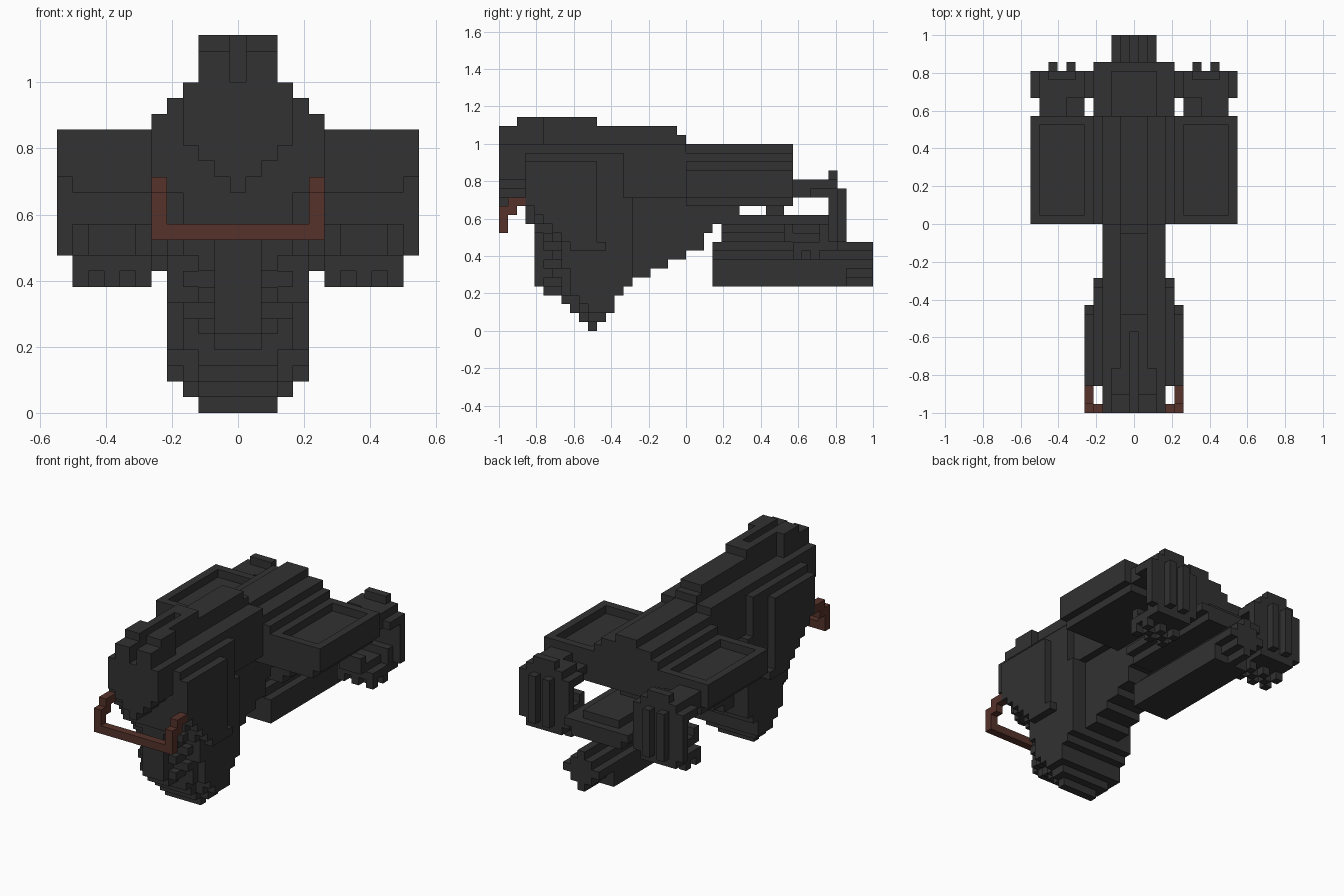
import bpy, bmesh

if "Cube" in bpy.data.objects:
    bpy.data.objects.remove(bpy.data.objects["Cube"], do_unlink=True)

U = 1 / 21  # size of one block


def material(name, rgb):
    m = bpy.data.materials.new(name)
    m.use_nodes = True
    m.diffuse_color = (*rgb, 1)
    bsdf = m.node_tree.nodes["Principled BSDF"]
    bsdf.inputs["Base Color"].default_value = (*rgb, 1)
    bsdf.inputs["Roughness"].default_value = 0.9
    return m


DARK = material("charcoal", (0.032, 0.032, 0.032))
RUST = material("rust brown", (0.092, 0.032, 0.023))


def build(name, boxes, mat=DARK, mirror=False):
    """Boxes are (x0, x1, y0, y1, z0, z1) in blocks, y counted from the nose."""
    bm = bmesh.new()
    for x0, x1, y0, y1, z0, z1 in boxes:
        for a, b in ([(x0, x1), (-x1, -x0)] if mirror else [(x0, x1)]):
            vs = bmesh.ops.create_cube(bm, size=1)["verts"]
            for v in vs:
                v.co.x = (b if v.co.x > 0 else a) * U
                v.co.y = (y1 if v.co.y > 0 else y0) * U - 1
                v.co.z = (z1 if v.co.z > 0 else z0) * U
    me = bpy.data.meshes.new(name)
    bm.to_mesh(me)
    bm.free()
    me.materials.append(mat)
    ob = bpy.data.objects.new(name, me)
    bpy.context.collection.objects.link(ob)
    return ob


def mid(w, y0, y1, z0, z1):
    """Box centred on x = 0 with half width w."""
    return (-w, w, y0, y1, z0, z1)


# Lower hull: scaly rounded bow and stepped keel, one layer per block of height
centre = [10, 9, 8, 7, 5, 4, 4, 4, 4, 4, 4, 4, 3, 3]
outer = [10, 11, 10, 9, 8, 8, 8, 7, 7, 7, 6, 6, 4, 4]
end = [11, 12, 13, 13, 14, 15, 17, 19, 21, 23, 23, 24, 25, 25]
keel = []
for z, (c, o, e) in enumerate(zip(centre, outer, end)):
    for i, w in enumerate((1.5, 2.5, 3.5, 4.5)):
        if w <= 2.5 + z:
            stop = e if w < 3 else min(e, 15)
            scale = (i + z) % 2 if i in (1, 2) and 2 < z < 12 else 0
            keel.append(mid(w, c + (o - c) * i // 3 + scale, stop, z, z + 1))
build("lower_hull", keel)

# Upper hull: stacked tiers narrowing towards the top
build("upper_hull", [
    mid(4.5, 3, 15, 14, 15),
    mid(4.5, 3, 14, 15, 20),
    mid(3.5, 3, 21, 15, 21),
    mid(2.5, 14, 33, 14, 15),
    mid(4.5, 21, 33, 14, 19),
    mid(3.5, 21, 33, 19, 20),
    mid(1.5, 21, 33, 20, 21),
])

# Side armour plates with a stepped lower front edge
plate = [(4.5, 5.5, 3, 11, 14, 19)]
for z, s in zip(range(9, 14), (8, 7, 6, 5, 4)):
    plate.append((4.5, 5.5, s, 12 if z == 9 else 11, z, z + 1))
build("side_plates", plate, mirror=True)

# Nose tapering downwards
build("nose", [
    mid(3.5, 0, 3, 17, 21),
    mid(2.5, 0, 3, 16, 17),
    mid(1.5, 0, 3, 15, 16),
    mid(0.5, 0, 3, 14, 15),
])

# Spine with a sighting slot at the front
build("spine", [
    mid(1.5, 9, 20, 21, 23),
    mid(1.5, 20, 21, 21, 22),
    mid(1.5, 9, 11, 23, 24),
])
build("slot_cheeks", [
    (0.5, 2.5, 0, 2, 21, 23),
    (0.5, 2.5, 2, 5, 21, 24),
    (0.5, 1.5, 5, 9, 21, 24),
], mirror=True)

# Front handle bar
build("handle_bar", [mid(5.5, 0, 1, 11, 12)], RUST)
build("handle_arms", [
    (4.5, 5.5, 0, 1, 12, 14),
    (4.5, 5.5, 1, 2, 13, 15),
    (4.5, 5.5, 2, 3, 14, 15),
], RUST, mirror=True)

# Wings: trays with a raised rim
build("wings", [
    (4.5, 10.5, 21, 33, 14, 15),
    (4.5, 11.5, 21, 33, 15, 17),
    (4.5, 5.5, 21, 33, 17, 18),
    (10.5, 11.5, 21, 33, 17, 18),
    (5.5, 10.5, 21, 22, 17, 18),
    (5.5, 10.5, 32, 33, 17, 18),
], mirror=True)

# Arms reaching back from the wings
build("rear_arms", [
    (5.5, 10.5, 33, 35, 15, 16),
    (7.5, 10.5, 33, 36, 16, 17),
    (4.5, 11.5, 35, 37, 15, 16),
    (5.5, 10.5, 35, 37, 16, 17),
], mirror=True)

# Rear shields with ribs, and feet hooking forward under the arms
shield = [
    (4.5, 11.5, 37, 38, 10, 16),
    (5.5, 10.5, 37, 38, 16, 17),
    (6.5, 9.5, 37, 38, 16, 18),
    (5.5, 10.5, 36, 38, 9, 12),
    (5.5, 10.5, 33, 36, 9, 10),
    (6.5, 9.5, 32, 36, 10, 11),
    (6.5, 9.5, 32, 33, 11, 12),
]
for x in (6.5, 8.5):
    shield.append((x, x + 1, 38, 39, 10, 16))
# Chequered studs under the feet
for y in (33, 34, 35):
    for i in range(5):
        if (i + y) % 2:
            shield.append((5.5 + i, 6.5 + i, y, y + 1, 8, 9))
build("rear_shields", shield, mirror=True)

# Tail deck under the wings, rounded in section
build("tail_deck", [
    mid(3.5, 25, 39, 10, 11),
    mid(4.5, 25, 39, 11, 12),
    mid(2.5, 25, 38, 12, 13),
    mid(2.5, 25, 27, 13, 14),
    mid(1.5, 30, 32, 13, 14),
])

# Slim engine keel with a ridged top and a cross-shaped nozzle
build("tail_engine", [
    mid(2.5, 24, 39, 5, 8),
    mid(1.5, 24, 42, 8, 9),
    mid(0.5, 24, 42, 9, 10),
    mid(2.5, 39, 42, 7, 8),
    mid(1.5, 39, 42, 6, 7),
    mid(0.5, 39, 42, 5, 6),
])
